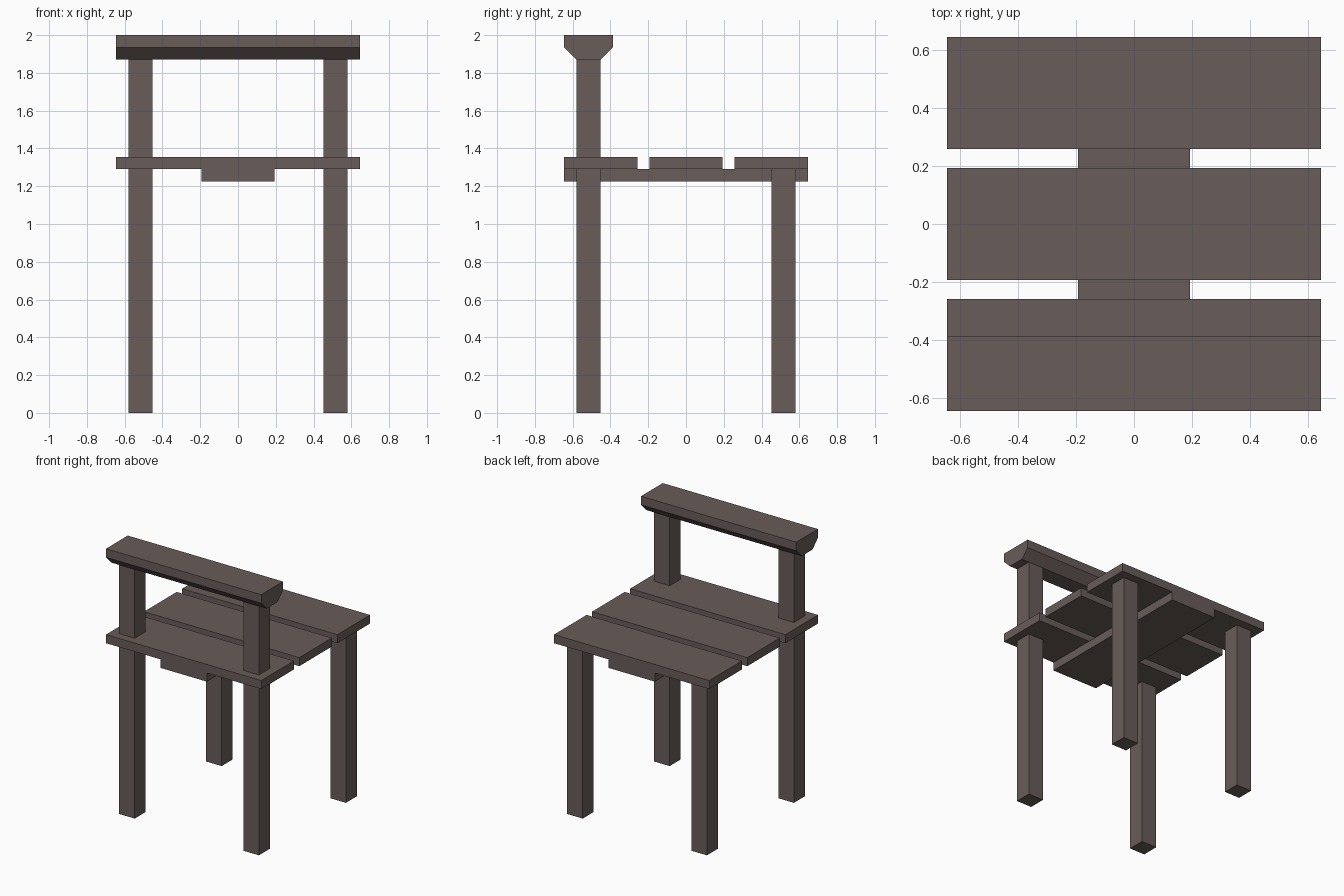
import bpy, bmesh

if "Cube" in bpy.data.objects:
    bpy.data.objects.remove(bpy.data.objects["Cube"])

U = 2 / 31  # the chair sits on a regular grid: 31 steps tall, 20 wide

wood = bpy.data.materials.new("dark_wood")
wood.diffuse_color = (0.14, 0.108, 0.10, 1)
wood.use_nodes = True
wood.node_tree.nodes["Principled BSDF"].inputs["Base Color"].default_value = wood.diffuse_color


def prism(name, profile, x0, x1):
    """Extrude a (y, z) profile along x, all in grid steps."""
    bm = bmesh.new()
    face = bm.faces.new([bm.verts.new((x0 * U, y * U, z * U)) for y, z in profile])
    ext = bmesh.ops.extrude_face_region(bm, geom=[face])
    moved = [v for v in ext["geom"] if isinstance(v, bmesh.types.BMVert)]
    bmesh.ops.translate(bm, verts=moved, vec=((x1 - x0) * U, 0, 0))
    bmesh.ops.recalc_face_normals(bm, faces=bm.faces)
    mesh = bpy.data.meshes.new(name)
    bm.to_mesh(mesh)
    bm.free()
    mesh.materials.append(wood)
    obj = bpy.data.objects.new(name, mesh)
    bpy.context.collection.objects.link(obj)
    return obj


def box(name, x, y, z):
    return prism(name, [(y[0], z[0]), (y[1], z[0]), (y[1], z[1]), (y[0], z[1])], *x)


# Legs, and backrest posts above the front pair
for side, x in (("left", (-9, -7)), ("right", (7, 9))):
    box(f"front_leg_{side}", x, (-9, -7), (0, 20))
    box(f"rear_leg_{side}", x, (7, 9), (0, 20))
    box(f"backrest_post_{side}", x, (-9, -7), (21, 29))

# Three seat planks with gaps
for i, y in enumerate((-7, 0, 7)):
    box(f"seat_plank_{i + 1}", (-10, 10), (y - 3, y + 3), (20, 21))

# Brace joining the planks underneath
box("seat_brace", (-3, 3), (-10, 10), (19, 20))

# Top rail with chamfered underside
prism("top_rail", [(-9, 29), (-7, 29), (-6, 30), (-6, 31), (-10, 31), (-10, 30)], -10, 10)
